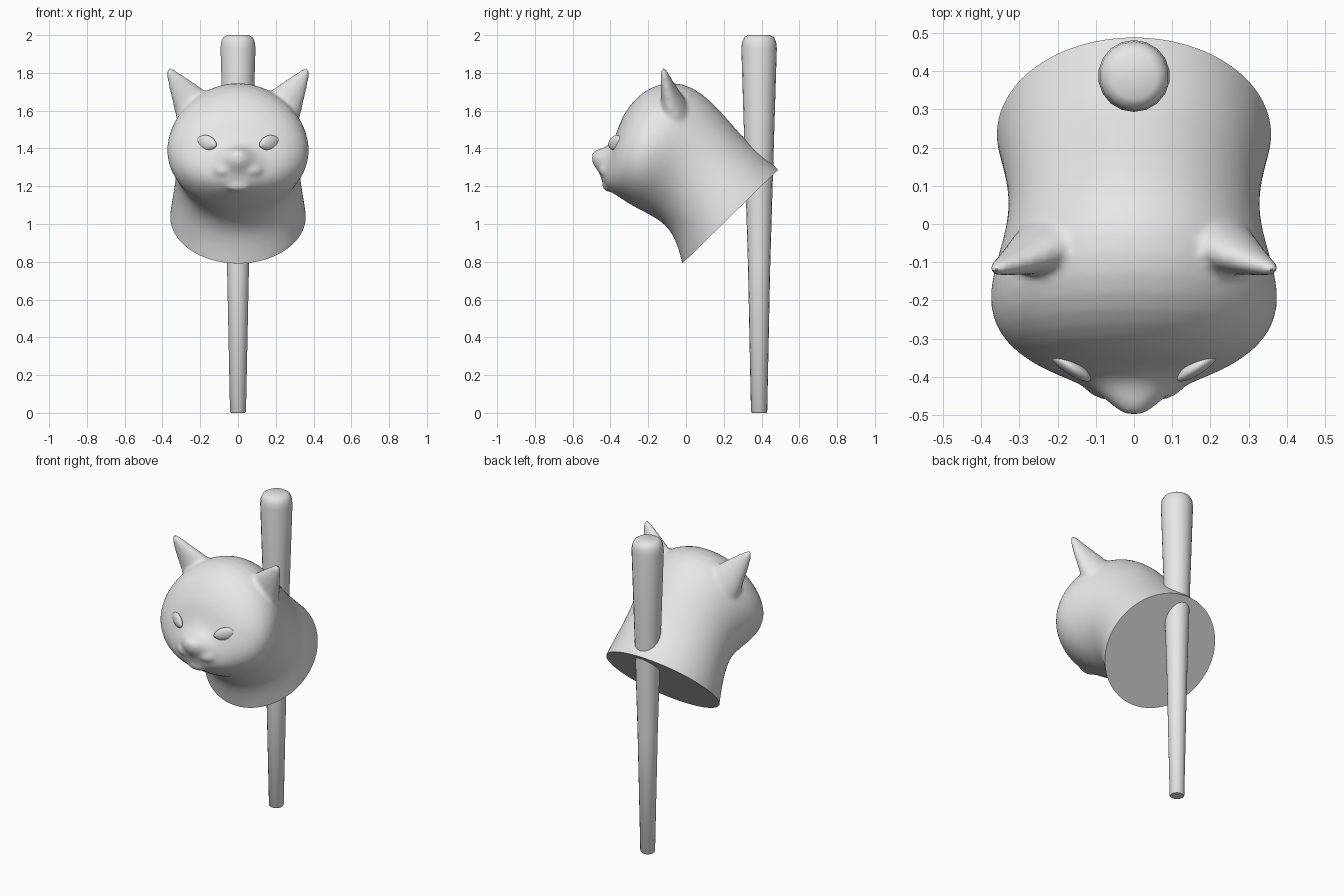
import bpy, bmesh, math
from mathutils import Vector, Matrix

if "Cube" in bpy.data.objects:
    bpy.data.objects.remove(bpy.data.objects["Cube"])

grey = bpy.data.materials.new("light grey")
grey.diffuse_color = (0.8, 0.8, 0.8, 1)
grey.use_nodes = True
grey.node_tree.nodes["Principled BSDF"].inputs["Base Color"].default_value = grey.diffuse_color


def make_object(name, bm):
    bmesh.ops.recalc_face_normals(bm, faces=bm.faces[:])
    me = bpy.data.meshes.new(name)
    bm.to_mesh(me)
    bm.free()
    me.materials.append(grey)
    ob = bpy.data.objects.new(name, me)
    bpy.context.collection.objects.link(ob)
    return ob


def shade(ob, angle):
    bpy.ops.object.select_all(action='DESELECT')
    ob.select_set(True)
    bpy.context.view_layer.objects.active = ob
    bpy.ops.object.shade_smooth_by_angle(angle=math.radians(angle))


def loft(bm, rings):
    """Skin a closed tube through rings of points and cap both ends."""
    loops = [[bm.verts.new(p) for p in ring] for ring in rings]
    n = len(loops[0])
    for a, b in zip(loops, loops[1:]):
        for i in range(n):
            j = (i + 1) % n
            bm.faces.new((a[i], a[j], b[j], b[i]))
    bm.faces.new(loops[0])
    bm.faces.new(loops[-1][::-1])


def oval(c, u, v, n, k=0.0):
    """Oval ring; k makes the side away from v fuller."""
    out = []
    for i in range(n):
        a = 2 * math.pi * i / n
        out.append(c + v * math.cos(a) + u * math.sin(a) * (1 - k * math.cos(a)))
    return out


def body_ring(ty, tz, by, bz, w, k):
    t, b = Vector((0, ty, tz)), Vector((0, by, bz))
    return oval((t + b) / 2, Vector((w, 0, 0)), (t - b) / 2, 32, k)


bm = bmesh.new()
# neck and skull: top y z, bottom y z, half width, lower fullness
skull = [
    (0.60, 1.19, 0.02, 0.62, 0.38, 0),
    (0.49, 1.29, -0.02, 0.79, 0.362, 0),
    (0.40, 1.37, -0.05, 0.90, 0.347, 0),
    (0.30, 1.46, -0.085, 0.965, 0.332, 0),
    (0.18, 1.605, -0.13, 1.01, 0.328, 0),
    (0.08, 1.70, -0.18, 1.04, 0.345, 0.03),
    (-0.02, 1.75, -0.235, 1.07, 0.372, 0.06),
    (-0.13, 1.75, -0.285, 1.095, 0.38, 0.1),
    (-0.225, 1.705, -0.33, 1.125, 0.355, 0.1),
    (-0.295, 1.635, -0.37, 1.15, 0.305, 0.1),
    (-0.345, 1.555, -0.405, 1.175, 0.235, 0.1),
    (-0.37, 1.47, -0.43, 1.195, 0.165, 0.08),
    (-0.405, 1.415, -0.445, 1.225, 0.125, 0.05),
    (-0.445, 1.402, -0.455, 1.265, 0.085, 0),
    (-0.478, 1.392, -0.478, 1.295, 0.052, 0),
    (-0.502, 1.375, -0.498, 1.325, 0.025, 0),
]
loft(bm, [body_ring(*r) for r in skull])

# ears: centre x y z, half width, half depth
ear = [
    (0.20, -0.045, 1.53, 0.125, 0.085),
    (0.225, -0.055, 1.58, 0.12, 0.08),
    (0.255, -0.068, 1.64, 0.105, 0.066),
    (0.29, -0.087, 1.695, 0.078, 0.046),
    (0.33, -0.105, 1.755, 0.05, 0.031),
    (0.358, -0.115, 1.80, 0.026, 0.02),
    (0.37, -0.12, 1.825, 0.012, 0.01),
]
for s in (1, -1):
    loft(bm, [oval(Vector((s * x, y, z)), Vector((0.72 * s * u, 0, -0.7 * u)),
                   Vector((0, d, 0)), 16) for x, y, z, u, d in ear])


def blob(x, y, z, sx, sy, sz):
    m = Matrix.Translation((x, y, z)) @ Matrix.Diagonal((sx, sy, sz, 1))
    bmesh.ops.create_icosphere(bm, subdivisions=3, radius=1, matrix=m)


# whisker pads and chin
for s in (1, -1):
    blob(s * 0.065, -0.40, 1.285, 0.075, 0.062, 0.045)
blob(0, -0.405, 1.205, 0.07, 0.04, 0.035)

# fuse the parts into one smooth skin
rough = make_object("head_rough", bm)
sub = rough.modifiers.new("round", 'SUBSURF')
sub.levels = sub.render_levels = 1
rem = rough.modifiers.new("fuse", 'REMESH')
rem.mode = 'VOXEL'
rem.voxel_size = 0.012
smo = rough.modifiers.new("soften", 'SMOOTH')
smo.factor = 0.5
smo.iterations = 6
skin = bpy.data.meshes.new_from_object(
    rough.evaluated_get(bpy.context.evaluated_depsgraph_get()))
bpy.data.objects.remove(rough)

# slanted flat cut at the back of the neck
bm = bmesh.new()
bm.from_mesh(skin)
cut = bmesh.ops.bisect_plane(
    bm, geom=bm.verts[:] + bm.edges[:] + bm.faces[:],
    plane_co=(0, 0.235, 1.04), plane_no=Vector((0, 0.50, -0.51)).normalized(),
    clear_outer=True)
rim = [e for e in cut['geom_cut'] if isinstance(e, bmesh.types.BMEdge)]
bmesh.ops.edgeloop_fill(bm, edges=rim)
head = make_object("cat_head", bm)
shade(head, 50)

# almond eyes set on the face surface
for s, name in ((1, "left_eye"), (-1, "right_eye")):
    hit, loc, nor, _ = head.ray_cast(Vector((s * 0.167, -1, 1.43)), Vector((0, 1, 0)))
    if not hit:
        loc = Vector((s * 0.167, -0.35, 1.43))
    bm = bmesh.new()
    bmesh.ops.create_uvsphere(bm, u_segments=24, v_segments=16, radius=1)
    for v in bm.verts:
        v.co.z *= 1 - 0.3 * v.co.x * v.co.x
    turn = Matrix.Rotation(s * 0.6, 4, 'Z') @ Matrix.Rotation(-s * 0.2, 4, 'Y')
    bm.transform(Matrix.Translation(loc) @ turn
                 @ Matrix.Diagonal((0.066, 0.02, 0.04, 1)))
    shade(make_object(name, bm), 60)

# tapered pole with a rounded top
bm = bmesh.new()
pole = [(0, 0.038), (0.006, 0.043), (0.78, 0.059), (1.45, 0.079), (1.93, 0.094),
        (1.965, 0.09), (1.988, 0.079), (2.0, 0.06)]
loft(bm, [oval(Vector((0, 0.387, z)), Vector((r, 0, 0)), Vector((0, r, 0)), 18)
          for z, r in pole])
shade(make_object("pole", bm), 40)
